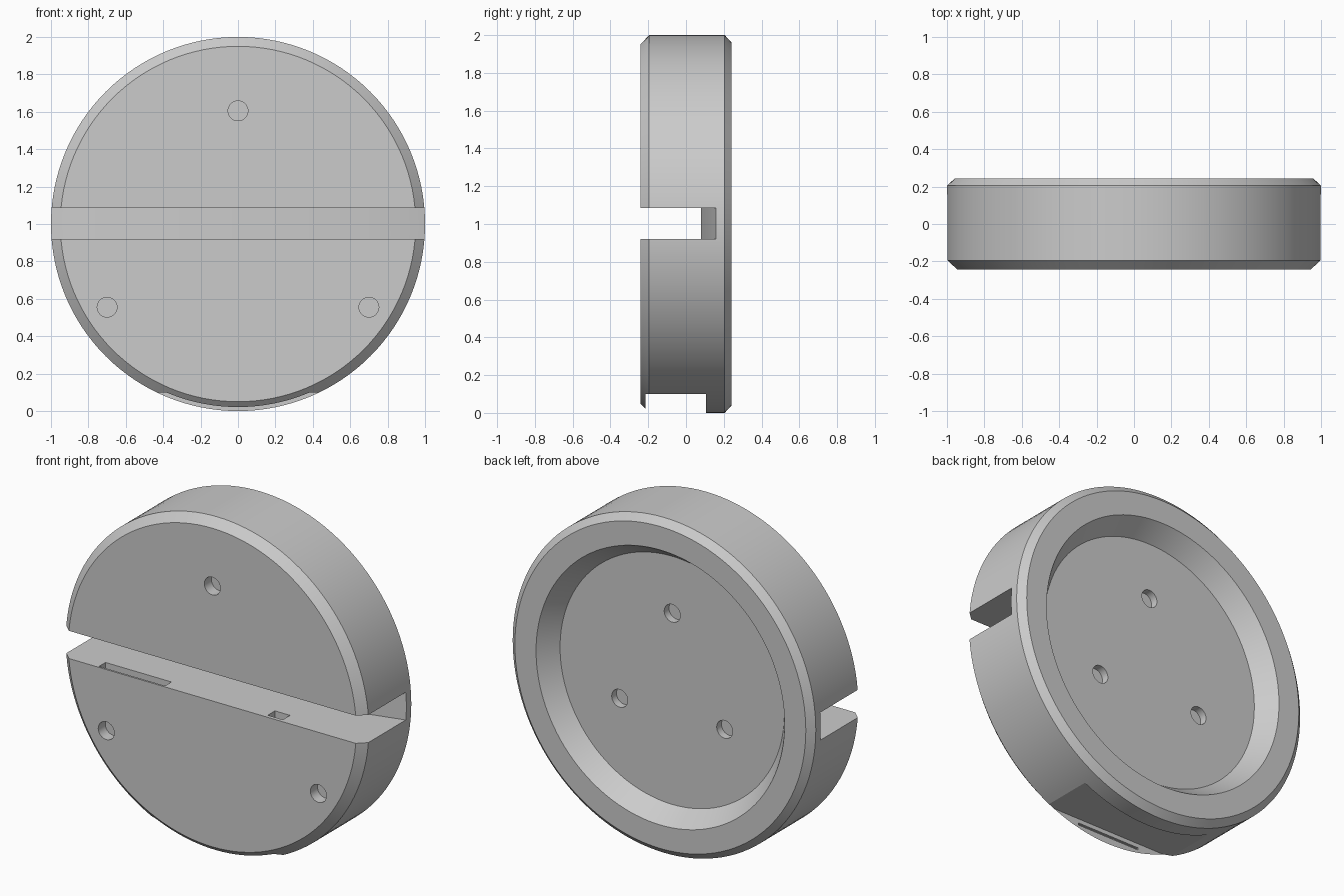
import bpy, bmesh, math
from mathutils import Matrix, Vector

cube = bpy.data.objects.get("Cube")
if cube:
    bpy.data.objects.remove(cube, do_unlink=True)

# Single grey material
grey = bpy.data.materials.new("plain_grey")
grey.use_nodes = True
colour = (0.6, 0.6, 0.6, 1)
grey.diffuse_color = colour
grey.node_tree.nodes["Principled BSDF"].inputs["Base Color"].default_value = colour


def make_object(name, bm):
    bmesh.ops.recalc_face_normals(bm, faces=bm.faces)
    mesh = bpy.data.meshes.new(name)
    bm.to_mesh(mesh)
    bm.free()
    mesh.materials.append(grey)
    obj = bpy.data.objects.new(name, mesh)
    bpy.context.collection.objects.link(obj)
    return obj


def lathe(name, profile, steps=128):
    """Spin (radius, y) points around the disc axis."""
    bm = bmesh.new()
    verts = [bm.verts.new((0, y, 1 + r)) for r, y in profile]
    edges = [bm.edges.new(pair) for pair in zip(verts, verts[1:])]
    bmesh.ops.spin(bm, geom=verts + edges, cent=(0, 0, 1), axis=(0, 1, 0),
                   angle=math.tau, steps=steps)
    bmesh.ops.remove_doubles(bm, verts=bm.verts, dist=1e-5)
    return make_object(name, bm)


def prism(name, outline, z0, z1):
    """Extrude an (x, y) outline between two heights."""
    bm = bmesh.new()
    face = bm.faces.new([bm.verts.new((x, y, z0)) for x, y in outline])
    up = bmesh.ops.extrude_face_region(bm, geom=[face])["geom"]
    moved = [v for v in up if isinstance(v, bmesh.types.BMVert)]
    bmesh.ops.translate(bm, verts=moved, vec=(0, 0, z1 - z0))
    return make_object(name, bm)


def box(name, x0, x1, y0, y1, z0, z1):
    return prism(name, [(x0, y0), (x1, y0), (x1, y1), (x0, y1)], z0, z1)


def drill(name, x, z, y0, y1, radius=0.053):
    bm = bmesh.new()
    place = Matrix.Translation(Vector((x, (y0 + y1) / 2, z))) @ Matrix.Rotation(math.pi / 2, 4, "X")
    bmesh.ops.create_cone(bm, cap_ends=True, segments=32, radius1=radius,
                          radius2=radius, depth=y1 - y0, matrix=place)
    return make_object(name, bm)


def cut(target, cutter):
    mod = target.modifiers.new("cut", "BOOLEAN")
    mod.operation = "DIFFERENCE"
    mod.solver = "EXACT"
    mod.object = cutter
    bpy.context.view_layer.objects.active = target
    bpy.ops.object.modifier_apply(modifier=mod.name)
    bpy.data.objects.remove(cutter, do_unlink=True)


# Chamfered disc with a flared recess in the back
body = lathe("slotted_disc", [(0, -0.242), (0.95, -0.242), (1, -0.195), (1, 0.205),
                              (0.96, 0.242), (0.82, 0.242), (0.74, 0.13), (0, 0.13)])

# Cross slot, running deeper towards both ends
half = [(1.1, -0.4), (1.1, 0.185), (0.7, 0.08)]
cut(body, prism("cross_slot", half + [(-x, y) for x, y in reversed(half)], 0.92, 1.085))

# Flat notch under the rim, leaving a thin front lip with a slit
cut(body, box("bottom_notch", -0.7, 0.7, -0.215, 0.105, -0.2, 0.1))
cut(body, box("lip_slit", -0.21, 0.21, -0.228, -0.2, 0.062, 0.075))

# Pockets in the lower wall of the slot
cut(body, box("long_pocket", -0.755, -0.32, -0.23, -0.17, 0.82, 0.95))
cut(body, box("small_pocket", 0.35, 0.45, -0.22, -0.152, 0.82, 0.95))

# Blind round holes: three in the front, three in the recess floor
for x, z in ((0, 1.605), (-0.7, 0.555), (0.7, 0.555)):
    cut(body, drill("front_hole", x, z, -0.3, -0.175))
for i in range(3):
    a = math.tau * i / 3
    cut(body, drill("back_hole", 0.4 * math.sin(a), 1 + 0.4 * math.cos(a), 0.085, 0.2))

bpy.ops.object.select_all(action="DESELECT")
body.select_set(True)
bpy.context.view_layer.objects.active = body
bpy.ops.object.shade_smooth_by_angle(angle=math.radians(20))
